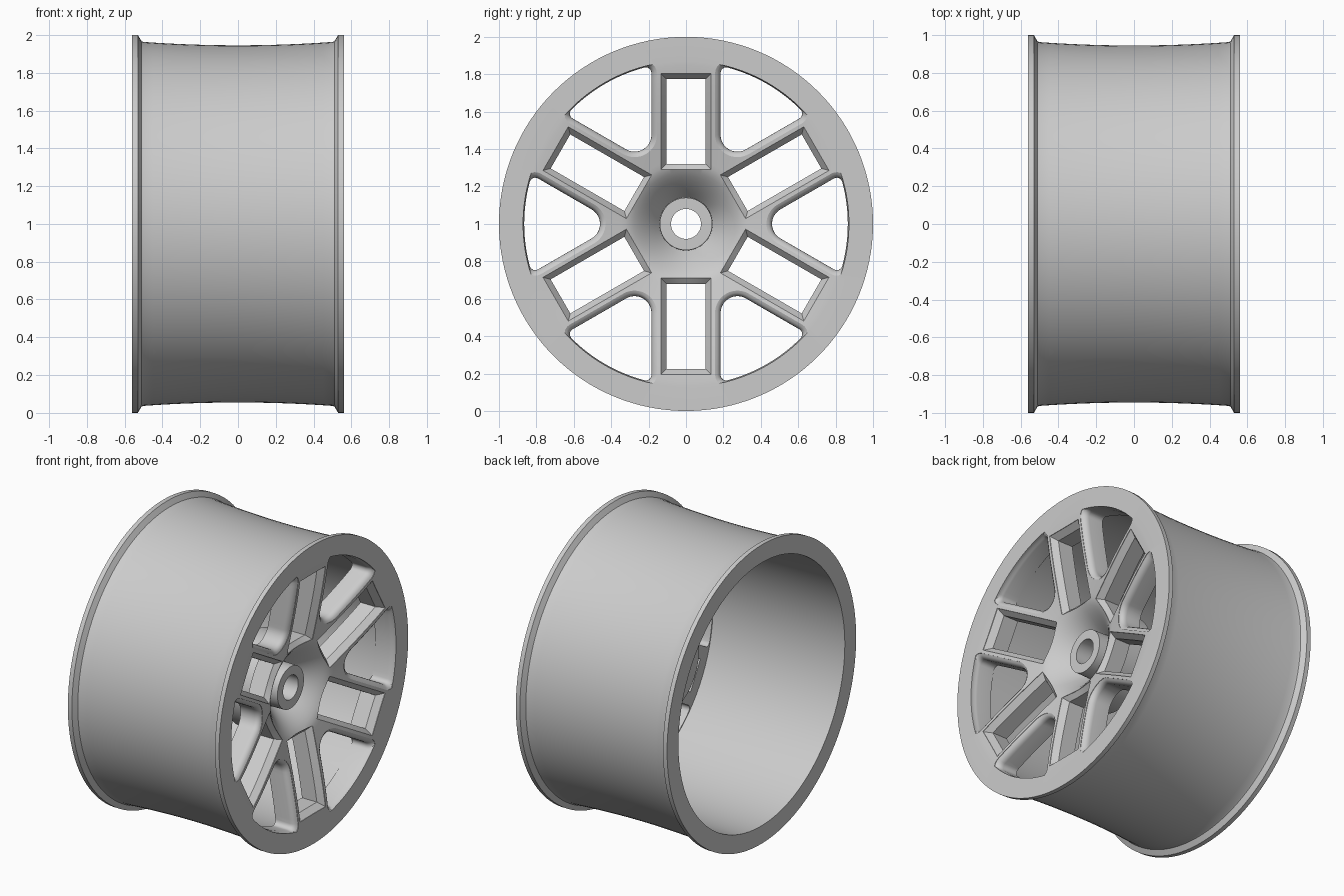
import bpy, bmesh
from math import sin, cos, radians, pi, hypot, asin, degrees

cube = bpy.data.objects.get("Cube")
if cube:
    bpy.data.objects.remove(cube)

metal = bpy.data.materials.new("light grey metal")
metal.use_nodes = True
metal.diffuse_color = (0.6, 0.6, 0.6, 1)
metal.node_tree.nodes["Principled BSDF"].inputs["Base Color"].default_value = (0.6, 0.6, 0.6, 1)

WINDOW_R = 0.865   # outer edge of the openings
SEGMENTS = 128


def face_x(r):
    """Height of the dished front face along the axle at radius r."""
    dish = 0.185 * max(0, 1 - r / 0.87) ** 1.3
    bowl = 0.12 * max(0, (0.32 - r) / 0.17) ** 1.6
    return 0.56 - dish - bowl


def new_object(name, bm):
    bmesh.ops.recalc_face_normals(bm, faces=bm.faces)
    mesh = bpy.data.meshes.new(name)
    bm.to_mesh(mesh)
    bm.free()
    mesh.materials.append(metal)
    obj = bpy.data.objects.new(name, mesh)
    bpy.context.collection.objects.link(obj)
    return obj


def bridge(bm, rings, closed):
    """Join rings of vertices with quads; closed joins last ring to first."""
    n = len(rings[0])
    pairs = list(zip(rings, rings[1:]))
    if closed:
        pairs.append((rings[-1], rings[0]))
    for a, b in pairs:
        for i in range(n):
            j = (i + 1) % n
            bm.faces.new((a[i], a[j], b[j], b[i]))


def arc(cx, cy, r, a0, a1, n):
    steps = [radians(a0 + (a1 - a0) * i / n) for i in range(n + 1)]
    return [(cx + r * cos(a), cy + r * sin(a)) for a in steps]


def subdivide(p, q, n):
    """Points strictly between p and q."""
    return [(p[0] + (q[0] - p[0]) * i / n, p[1] + (q[1] - p[1]) * i / n) for i in range(1, n)]


def slot_outline(off):
    """Rectangular opening between the two bars of a spoke pair."""
    w, lo, hi = 0.105 + off, 0.32 - off, 0.775 + off
    corners = [(-w, lo), (w, lo), (w, hi), (-w, hi)]
    pts = []
    for p, q in zip(corners, corners[1:] + corners[:1]):
        pts += [p] + subdivide(p, q, 10)
    return pts


def window_outline(off):
    """Rounded wedge opening between neighbouring spoke pairs."""
    corner_r = WINDOW_R - 0.03
    phi = 30 - degrees(asin(0.215 / corner_r))
    cx, cy = corner_r * sin(radians(phi)), corner_r * cos(radians(phi))
    inner = arc(0, 0.55, 0.09 + off, -90, -30, 8)
    outer = arc(cx, cy, 0.03 + off, -30, 90 - phi, 6)
    rim = arc(0, 0, WINDOW_R + off, 90 - phi, 90, 8)[1:]
    half = inner + subdivide(inner[-1], outer[0], 12) + outer + rim
    pts = half + [(-u, v) for u, v in reversed(half[1:-1])]
    # keep the outer edge crisp against the flat rim
    limit = WINDOW_R + 0.006
    return [(u * min(1, limit / hypot(u, v)), v * min(1, limit / hypot(u, v))) for u, v in pts]


def add_cutter(bm, outline, edge, angle):
    """Through cutter whose edge profile (offset, depth) follows the dish."""
    c, s = cos(angle), sin(angle)

    def ring(off, height):
        return [bm.verts.new((height(hypot(u, v)), u * c - v * s, u * s + v * c))
                for u, v in outline(off)]

    rings = [ring(edge[0][0], lambda r: 0.7)]
    for off, depth in edge:
        rings.append(ring(off, lambda r: face_x(r) - depth))
    rings.append(ring(0, lambda r: 0.0))
    bridge(bm, rings, False)
    bm.faces.new(rings[0])
    bm.faces.new(rings[-1])


def cut(target, cutter):
    cutter.hide_render = True
    mod = target.modifiers.new("cut", 'BOOLEAN')
    mod.operation = 'DIFFERENCE'
    mod.solver = 'EXACT'
    mod.object = cutter
    bpy.context.view_layer.objects.active = target
    bpy.ops.object.modifier_apply(modifier=mod.name)
    bpy.data.objects.remove(cutter)


# Wheel section as (axle position, radius): boss, dish, lips, barrel, hub
dish_r = [0.142 + (0.87 - 0.142) * i / 32 for i in range(33)]
profile = [(0.39, 0.08), (0.39, 0.14)]
profile += [(face_x(r), r) for r in dish_r]
profile += [(0.56, 1), (0.53, 1), (0.51, 0.966)]
profile += [(x / 20, 0.945 + 0.018 * (x / 10) ** 2) for x in range(10, -11, -1)]
profile += [(-0.51, 0.966), (-0.53, 1), (-0.56, 1), (-0.56, 0.88), (0, 0.872), (0.41, 0.872)]
profile += [(face_x(r) - 0.15, r) for r in reversed(dish_r) if 0.33 < r < 0.86]
profile += [(0.30, 0.31), (0.12, 0.31), (0.12, 0.08)]

bm = bmesh.new()
rings = []
for x, r in profile:
    rings.append([bm.verts.new((x, r * cos(2 * pi * i / SEGMENTS), r * sin(2 * pi * i / SEGMENTS)))
                  for i in range(SEGMENTS)])
bridge(bm, rings, True)
wheel = new_object("wheel", bm)

# Six chamfered slots and six rounded windows
chamfer = [(0.03, 0.003), (0, 0.04)]
fillet = [(0.045 * (1 - cos(radians(a))), 0.045 * (1 - sin(radians(a)))) for a in (70, 52, 35, 17, 0)]
bm = bmesh.new()
for k in range(6):
    add_cutter(bm, slot_outline, chamfer, k * pi / 3)
    add_cutter(bm, window_outline, fillet, (k + 0.5) * pi / 3)
cut(wheel, new_object("spoke_cutter", bm))

# Hexagonal drive socket in the back of the hub
bm = bmesh.new()
socket = [[bm.verts.new((x, 0.26 * cos(k * pi / 3), 0.26 * sin(k * pi / 3))) for k in range(6)]
          for x in (0.0, 0.22)]
bridge(bm, socket, False)
for ring_verts in socket:
    bm.faces.new(ring_verts)
cut(wheel, new_object("socket_cutter", bm))

# Stand on the ground and shade
wheel.location.z = 1
bpy.ops.object.select_all(action='DESELECT')
wheel.select_set(True)
bpy.context.view_layer.objects.active = wheel
bpy.ops.object.shade_smooth_by_angle(angle=radians(28))
